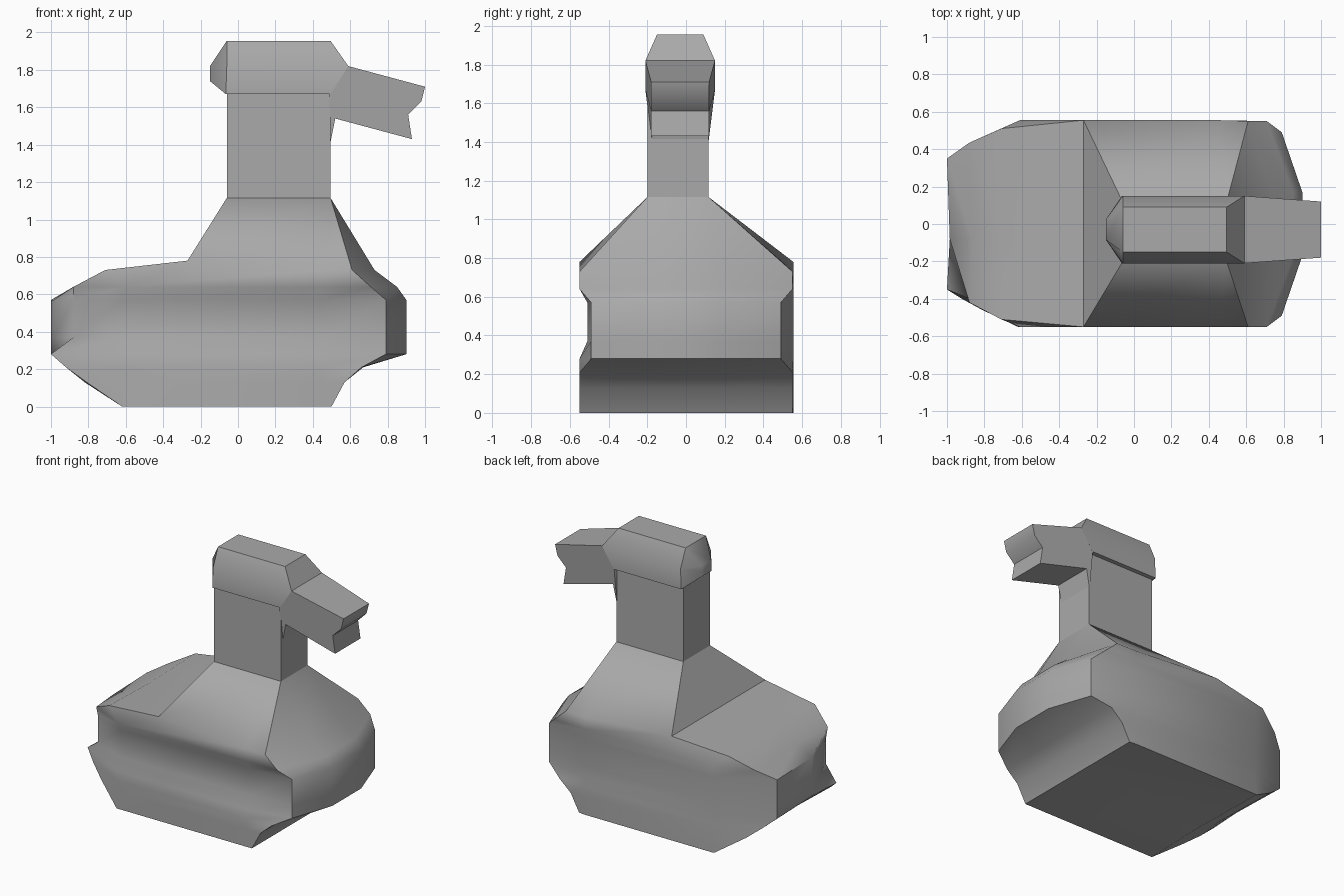
import bpy, bmesh, math

cube = bpy.data.objects.get("Cube")
if cube:
    bpy.data.objects.remove(cube, do_unlink=True)

grey = bpy.data.materials.new("plain_grey")
grey.use_nodes = True
COLOUR = (0.4, 0.4, 0.4, 1)
grey.diffuse_color = COLOUR
grey.node_tree.nodes["Principled BSDF"].inputs["Base Color"].default_value = COLOUR


def finish(bm, name, angle=45):
    bmesh.ops.remove_doubles(bm, verts=bm.verts, dist=0.0005)
    bmesh.ops.recalc_face_normals(bm, faces=bm.faces)
    mesh = bpy.data.meshes.new(name)
    bm.to_mesh(mesh)
    bm.free()
    mesh.materials.append(grey)
    obj = bpy.data.objects.new(name, mesh)
    bpy.context.collection.objects.link(obj)
    bpy.ops.object.select_all(action='DESELECT')
    obj.select_set(True)
    bpy.context.view_layer.objects.active = obj
    bpy.ops.object.shade_smooth_by_angle(angle=math.radians(angle))


def loft(bm, rings, cap_end=True):
    rows = [[bm.verts.new(p) for p in ring] for ring in rings]
    n = len(rows[0])
    for a, b in zip(rows, rows[1:]):
        for i in range(n):
            j = (i + 1) % n
            bm.faces.new((a[i], a[j], b[j], b[i]))
    bm.faces.new(rows[0][::-1])
    if cap_end:
        bm.faces.new(rows[-1])
    return rows[-1]


# Body: rings from the flat base up to the shoulders
REAR, SHOULDER, SIDE, CHEST = -0.61, 0.45, 0.555, 0.17


def body_ring(z, tail_x, tail_y, notch_x, notch_y, groove_y, front_x, front_y, chest_x):
    return [(notch_x, -notch_y, z), (REAR, -groove_y, z), (SHOULDER, -groove_y, z),
            (front_x, -front_y, z), (chest_x, -CHEST, z), (chest_x, CHEST, z),
            (front_x, front_y, z), (SHOULDER, SIDE, z), (REAR, SIDE, z),
            (tail_x, tail_y, z), (tail_x + 0.015, -0.08, z)]


rings = [body_ring(*r) for r in (
    (0.00, -0.62, 0.55, -0.62, 0.55, 0.55, 0.50, 0.55, 0.50),
    (0.13, -0.82, 0.46, -0.81, 0.46, 0.55, 0.57, 0.55, 0.57),
    (0.21, -0.92, 0.40, -0.92, 0.40, 0.55, 0.66, 0.55, 0.67),
    (0.28, -1.00, 0.35, -1.00, 0.35, 0.55, 0.79, 0.49, 0.90),
    (0.37, -1.00, 0.35, -0.88, 0.40, 0.51, 0.79, 0.49, 0.90),
    (0.57, -1.00, 0.35, -0.88, 0.40, 0.51, 0.79, 0.49, 0.90),
    (0.64, -0.88, 0.435, -0.88, 0.42, 0.55, 0.71, 0.55, 0.85),
    (0.73, -0.71, 0.51, -0.71, 0.51, 0.55, 0.61, 0.55, 0.73))]
top = rings[-1]
top[1], top[8] = (-0.27, -0.55, 0.78), (-0.27, SIDE, 0.78)

bm = bmesh.new()
t = loft(bm, rings, cap_end=False)
n0, n1, n2, n3 = [bm.verts.new((x, y, 1.115)) for x, y in
                  ((-0.06, -0.2), (0.495, -0.2), (0.495, 0.117), (-0.06, 0.117))]
# Rear deck, sloping shoulders and chest
for face in ((t[0], t[1], t[8], t[9], t[10]), (t[8], t[1], n0, n3),
             (t[1], t[2], n1, n0), (t[7], t[8], n3, n2),
             (t[2], t[3], n1), (t[3], t[4], n1), (t[4], t[5], n2, n1),
             (t[5], t[6], n2), (t[6], t[7], n2), (n0, n1, n2, n3)):
    bm.faces.new(face)
finish(bm, "body", 51)

# Neck
bm = bmesh.new()
loft(bm, [[(-0.06, -0.2, z), (0.495, -0.2, z), (0.495, 0.117, z), (-0.06, 0.117, z)]
          for z in (1.115, 1.68)])
finish(bm, "neck")

# Head: six-sided section with a small boss at the rear and a pointed brow
MID = -0.03


def head_ring(xs, zs, widths):
    half = list(zip(xs, widths, zs))
    return ([(x, MID - w, z) for x, w, z in half] +
            [(x, MID + w, z) for x, w, z in reversed(half)])


bm = bmesh.new()
levels, widths = (1.67, 1.82, 1.955), (0.18, 0.18, 0.12)
h = loft(bm, [head_ring((-0.15,) * 3, (1.74, 1.78, 1.82), (0.055,) * 3),
              head_ring((-0.065, -0.06, -0.06), levels, widths),
              head_ring((0.495, 0.59, 0.495), levels, widths)], cap_end=False)
bm.faces.new((h[0], h[1], h[4], h[5]))
bm.faces.new((h[1], h[2], h[3], h[4]))
finish(bm, "head")

# Beak: side profile (x, z, half width) with a stepped tip and a chin wedge
profile = ((0.59, 1.82, 0.18), (1.0, 1.71, 0.15), (0.98, 1.63, 0.15),
           (0.91, 1.56, 0.15), (0.93, 1.43, 0.15), (0.52, 1.54, 0.15),
           (0.49, 1.39, 0.145), (0.49, 1.67, 0.18))
bm = bmesh.new()
loft(bm, [[(x, MID + s * w, z) for x, z, w in profile] for s in (-1, 1)])
finish(bm, "beak")
